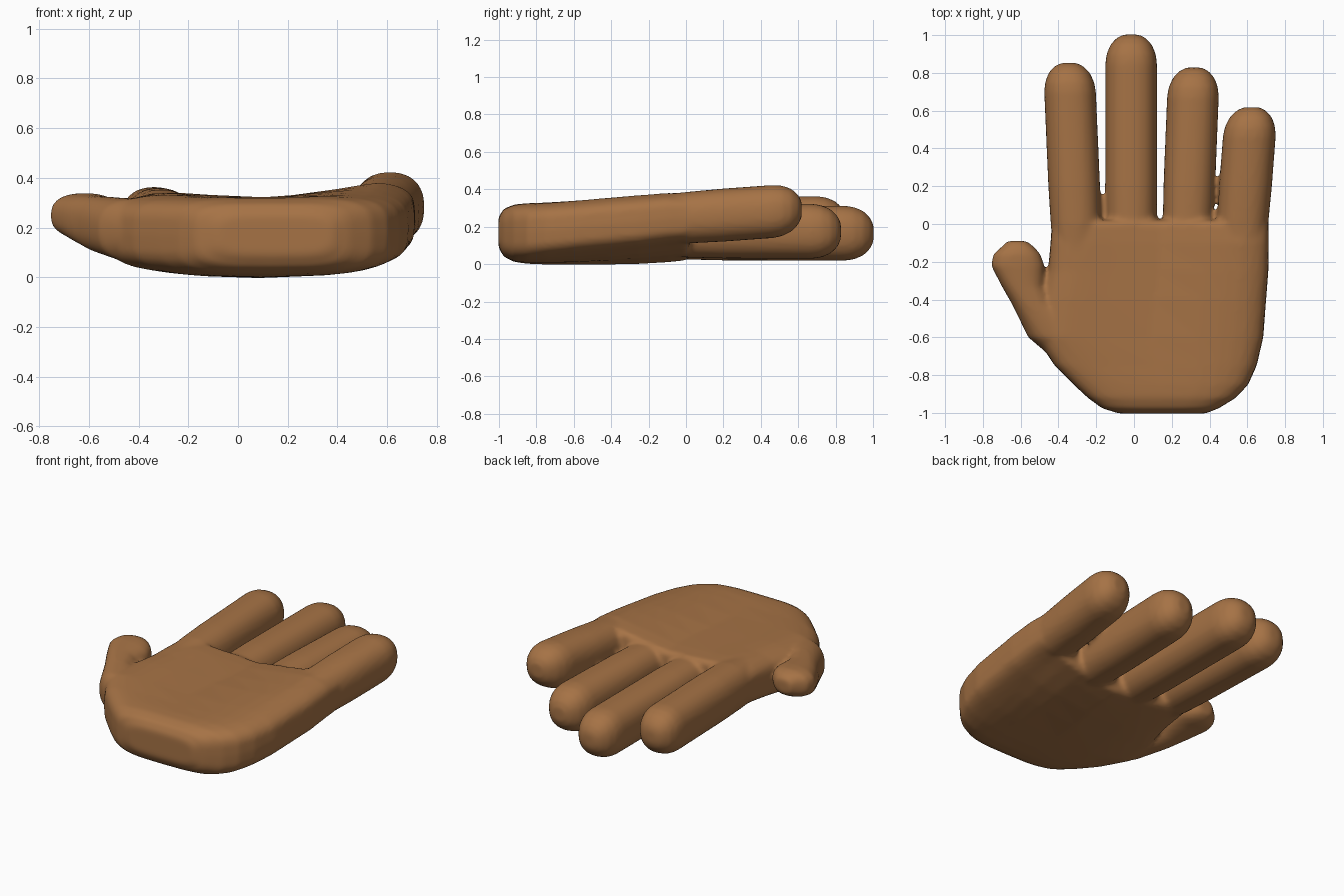
import bpy, bmesh, math

if "Cube" in bpy.data.objects:
    bpy.data.objects.remove(bpy.data.objects["Cube"])

SIDES = 32
bm = bmesh.new()

def bowl(x, y):
    """Lift of the palm edges, growing towards the fingers."""
    t = min(1.0, max(0.0, (y + 1.0) / 0.9))
    if x > 0.1:
        return 0.08 * t * min(1.0, (x - 0.1) / 0.48) ** 1.5
    return 0.045 * t * min(1.0, (0.1 - x) / 0.45) ** 1.5

def loft(sections, power=1.0, lift=None):
    """Skin rounded sections (y, x0, x1, z0, z1) into a closed body."""
    rings = []
    for y, x0, x1, z0, z1 in sections:
        ring = []
        for i in range(SIDES):
            a = 2 * math.pi * i / SIDES
            c, s = math.cos(a), math.sin(a)
            x = (x0 + x1) / 2 + (x1 - x0) / 2 * math.copysign(abs(c) ** power, c)
            z = (z0 + z1) / 2 + (z1 - z0) / 2 * math.copysign(abs(s) ** power, s)
            ring.append(bm.verts.new((x, y, z + (lift(x, y) if lift else 0))))
        rings.append(ring)
    for r, q in zip(rings, rings[1:]):
        for i in range(SIDES):
            j = (i + 1) % SIDES
            bm.faces.new((r[i], r[j], q[j], q[i]))
    bm.faces.new(rings[0][::-1])
    bm.faces.new(rings[-1])

def finger(base_x, tip_x, base_z, tip_z, end, r=0.137, h=0.147):
    """Straight finger with a rounded tip."""
    secs = []
    for y, k in ((-0.25, 0.8), (0.0, 0.97), (0.2, 1), (end - 0.15, 1), (end - 0.1, 0.95),
                 (end - 0.05, 0.8), (end - 0.015, 0.56), (end + 0.003, 0.3)):
        t = max(0.0, y) / end
        x = base_x + (tip_x - base_x) * t
        z = base_z + (tip_z - base_z) * t
        secs.append((y, x - r * k, x + r * k, z - h * k, z + h * k))
    loft(secs, 0.85)

# palm
loft([(-1.003, -0.08, 0.38, 0.09, 0.25), (-0.975, -0.17, 0.45, 0.04, 0.295),
      (-0.92, -0.245, 0.54, 0.012, 0.318), (-0.85, -0.32, 0.605, 0.002, 0.322),
      (-0.75, -0.42, 0.65, -0.002, 0.322), (-0.6, -0.52, 0.685, -0.003, 0.322),
      (-0.4, -0.49, 0.70, -0.002, 0.322), (-0.25, -0.455, 0.712, 0.0, 0.32),
      (-0.1, -0.443, 0.714, 0.008, 0.318), (0.0, -0.436, 0.712, 0.018, 0.314),
      (0.02, -0.42, 0.69, 0.04, 0.29)], 0.5, bowl)

# index, middle, ring and little fingers
finger(-0.308, -0.345, 0.21, 0.218, 0.85)
finger(-0.015, -0.015, 0.167, 0.165, 1.0)
finger(0.285, 0.318, 0.178, 0.175, 0.825)
finger(0.575, 0.622, 0.248, 0.292, 0.615, 0.14, 0.142)

# thumb
loft([(-0.82, -0.30, -0.05, 0.08, 0.25), (-0.6, -0.56, -0.25, 0.06, 0.315),
      (-0.42, -0.648, -0.43, 0.10, 0.325), (-0.33, -0.70, -0.475, 0.13, 0.33),
      (-0.22, -0.757, -0.475, 0.16, 0.338), (-0.16, -0.745, -0.495, 0.17, 0.338),
      (-0.12, -0.70, -0.53, 0.185, 0.325), (-0.09, -0.67, -0.57, 0.21, 0.30)], 0.8)

bmesh.ops.recalc_face_normals(bm, faces=bm.faces)
mesh = bpy.data.meshes.new("hand")
bm.to_mesh(mesh)
bm.free()
hand = bpy.data.objects.new("hand", mesh)
bpy.context.collection.objects.link(hand)

# fuse the parts into one soft skin
fuse = hand.modifiers.new("fuse", 'REMESH')
fuse.mode = 'VOXEL'
fuse.voxel_size = 0.014
fuse.use_smooth_shade = True
soften = hand.modifiers.new("soften", 'SMOOTH')
soften.factor = 0.5
soften.iterations = 6

# brown skin
skin = bpy.data.materials.new("skin")
skin.diffuse_color = (0.38, 0.17, 0.06, 1)
skin.use_nodes = True
skin.node_tree.nodes["Principled BSDF"].inputs["Base Color"].default_value = skin.diffuse_color
mesh.materials.append(skin)
